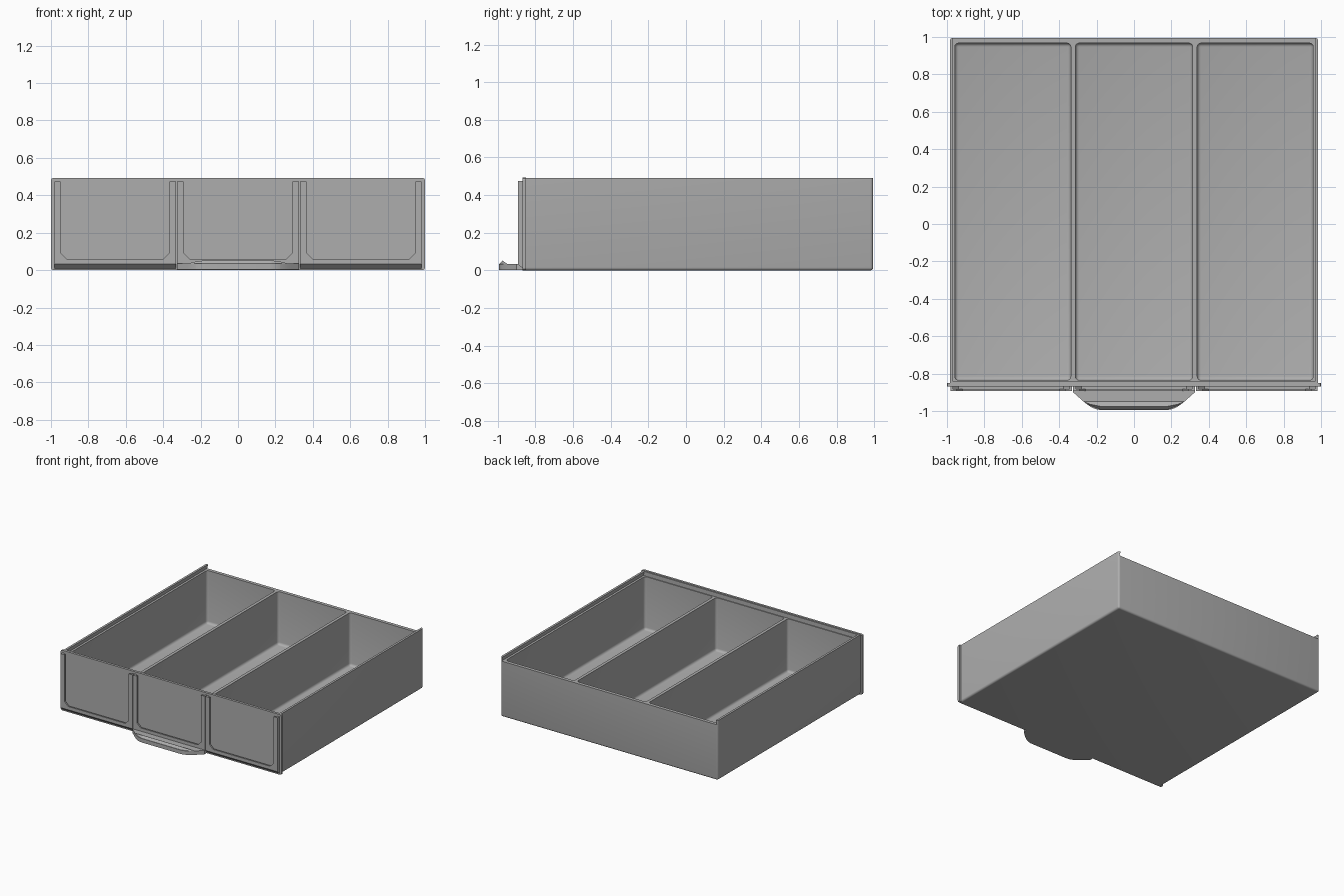
import bpy, bmesh, math
from mathutils import Vector

if "Cube" in bpy.data.objects:
    bpy.data.objects.remove(bpy.data.objects["Cube"], do_unlink=True)

GREY = (0.42, 0.42, 0.42, 1)
mat = bpy.data.materials.new("plain grey plastic")
mat.use_nodes = True
mat.diffuse_color = GREY
mat.node_tree.nodes["Principled BSDF"].inputs["Base Color"].default_value = GREY


def finish(name, bm):
    bmesh.ops.recalc_face_normals(bm, faces=bm.faces)
    mesh = bpy.data.meshes.new(name)
    bm.to_mesh(mesh)
    bm.free()
    mesh.materials.append(mat)
    ob = bpy.data.objects.new(name, mesh)
    bpy.context.collection.objects.link(ob)
    return ob


def prism(name, pts, axis, a, b):
    """Extrude a 2D outline from a to b along an axis."""
    place = {"x": lambda u, v, w: (w, u, v),
             "y": lambda u, v, w: (u, w, v),
             "z": lambda u, v, w: (u, v, w)}[axis]
    bm = bmesh.new()
    face = bm.faces.new([bm.verts.new(place(u, v, a)) for u, v in pts])
    ext = bmesh.ops.extrude_face_region(bm, geom=[face])
    moved = [g for g in ext["geom"] if isinstance(g, bmesh.types.BMVert)]
    bmesh.ops.translate(bm, verts=moved, vec=Vector(place(0, 0, b - a)))
    return finish(name, bm)


def box(name, x, y, z):
    return prism(name, [(x[0], y[0]), (x[1], y[0]), (x[1], y[1]), (x[0], y[1])], "z", *z)


def round_edges(ob, radius, segments, rule):
    """Bevel the edges whose midpoint and direction satisfy the rule."""
    bm = bmesh.new()
    bm.from_mesh(ob.data)
    edges = [e for e in bm.edges
             if rule((e.verts[0].co + e.verts[1].co) / 2, e.verts[0].co - e.verts[1].co)]
    bmesh.ops.bevel(bm, geom=edges, offset=radius, segments=segments,
                    profile=0.5, affect="EDGES")
    bm.to_mesh(ob.data)
    bm.free()


def cut(ob, cutter):
    mod = ob.modifiers.new("cut", "BOOLEAN")
    mod.operation, mod.solver, mod.object = "DIFFERENCE", "EXACT", cutter
    bpy.context.view_layer.objects.active = ob
    bpy.ops.object.modifier_apply(modifier=mod.name)
    bpy.data.objects.remove(cutter, do_unlink=True)


def smooth(ob):
    bpy.ops.object.select_all(action="DESELECT")
    ob.select_set(True)
    bpy.context.view_layer.objects.active = ob
    bpy.ops.object.shade_smooth_by_angle(angle=math.radians(30))


# Tray body with rounded base and back corners
FRONT, BACK, TOP, RIM = -0.855, 0.995, 0.49, 0.455
body = box("tray_body", (-0.985, 0.985), (FRONT, BACK), (0, TOP))
round_edges(body, 0.016, 4, lambda m, d: (m.z < 0.01 and m.y > FRONT + 0.01)
            or (abs(d.z) > 0.1 and m.y > 0.9))

# Three rounded compartments
for x0, x1 in ((-0.958, -0.338), (-0.313, 0.313), (0.338, 0.958)):
    bin_cutter = box("bin_cutter", (x0, x1), (-0.835, 0.967), (0.022, 0.7))
    round_edges(bin_cutter, 0.02, 4, lambda m, d: m.z < 0.03 or abs(d.z) > 0.1)
    cut(body, bin_cutter)

# Undercut channel for a sliding lid, open at the back
cut(body, prism("lid_cutter", [(-0.976, RIM), (0.976, RIM), (0.962, TOP + 0.02),
                               (-0.962, TOP + 0.02)], "y", -0.842, 1.2))
smooth(body)

# Wide front plate
plate = box("front_plate", (-1, 1), (-0.868, -0.85), (0, 0.493))
round_edges(plate, 0.012, 2, lambda m, d: abs(d.y) > 0.01 and abs(m.x) > 0.9)


def u_outline(half, width, low, floor, chamfer):
    """U-shaped frame outline, open at the top."""
    i = half - width
    return [(-half, low), (half, low), (half, 0.475), (i, 0.475), (i, floor + chamfer),
            (i - chamfer, floor), (chamfer - i, floor), (-i, floor + chamfer),
            (-i, 0.475), (-half, 0.475)]


# Label holders: narrow rail with a wider lip in front, and a sloped foot
for name, cx in (("right", -0.657), ("middle", 0), ("left", 0.657)):
    half = 0.325
    rail = prism(name + "_label_rail", u_outline(half, 0.014, 0.033, 0.045, 0.03),
                 "y", -0.882, -0.866)
    lip = prism(name + "_label_lip", u_outline(half, 0.034, 0.033, 0.06, 0.032),
                "y", -0.893, -0.881)
    foot = prism(name + "_label_foot", [(-0.893, 0.033), (-0.866, 0.033), (-0.866, 0.008)],
                 "x", -half, half)
    for part in (rail, lip, foot):
        part.location.x = cx

# Pull handle: tapered plate with rounded front corners
handle = prism("handle", [(-0.325, -0.866), (-0.325, -0.9), (-0.25, -0.967), (-0.2, -0.995),
                          (0.2, -0.995), (0.25, -0.967), (0.325, -0.9), (0.325, -0.866)],
               "z", 0.002, 0.034)
round_edges(handle, 0.03, 4, lambda m, d: abs(d.z) > 0.02 and m.y < -0.95)
smooth(handle)

# Raised finger ridge, fading out towards both ends
bm = bmesh.new()
rings = []
for x, front, peak, height in ((-0.27, -0.949, -0.948, 0.034), (-0.235, -0.972, -0.964, 0.044),
                               (-0.18, -0.993, -0.975, 0.052), (0.18, -0.993, -0.975, 0.052),
                               (0.235, -0.972, -0.964, 0.044), (0.27, -0.949, -0.948, 0.034)):
    rings.append([bm.verts.new(p) for p in
                  ((x, front, 0.032), (x, peak, height), (x, -0.947, 0.032))])
for a, b in zip(rings, rings[1:]):
    for i in range(3):
        j = (i + 1) % 3
        bm.faces.new((a[i], a[j], b[j], b[i]))
bm.faces.new(rings[0])
bm.faces.new(rings[-1])
finish("handle_ridge", bm)
